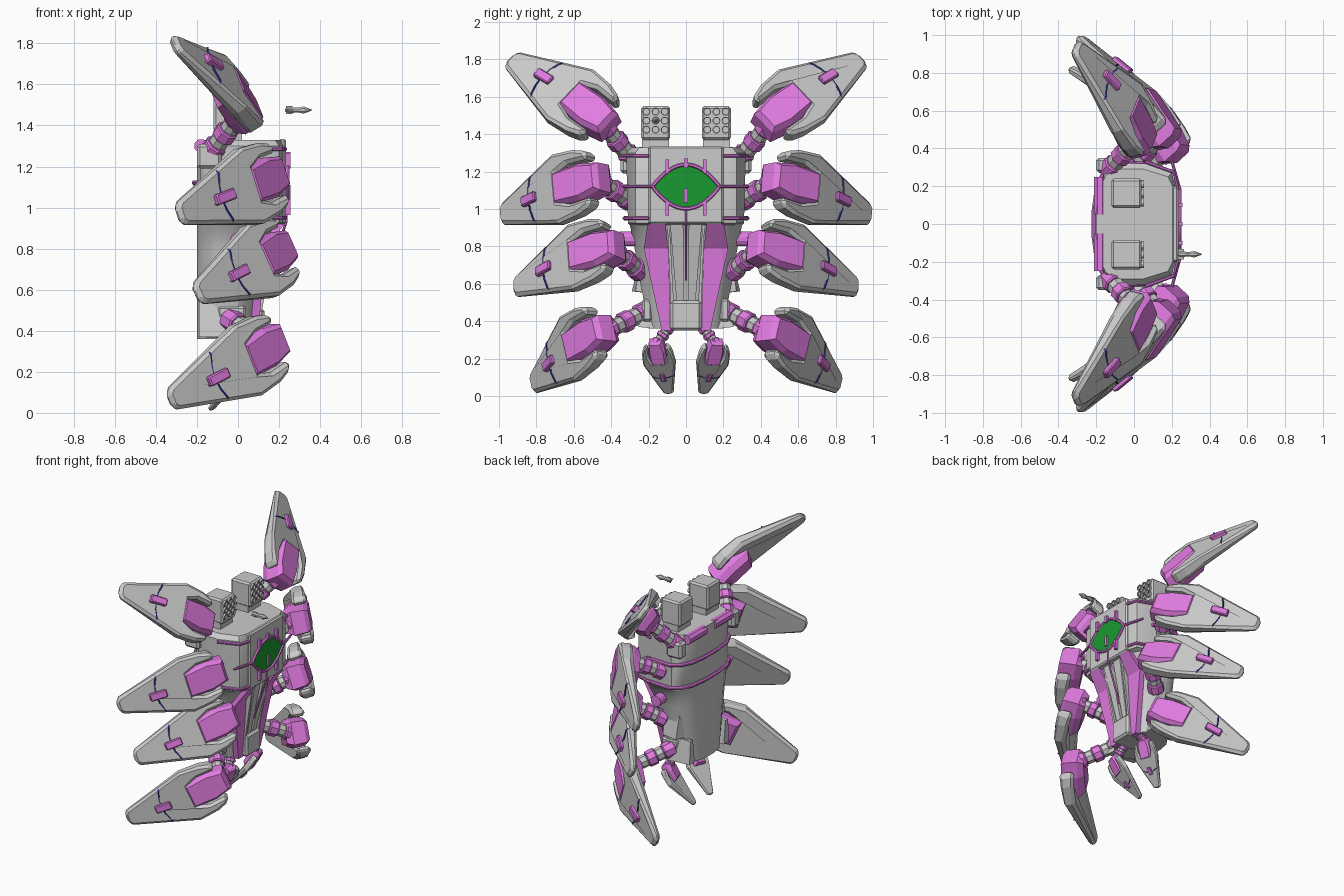
import bpy, bmesh
from math import sin, cos, pi
from mathutils import Vector as V

if "Cube" in bpy.data.objects:
    bpy.data.objects.remove(bpy.data.objects["Cube"])


def mat(name, c):
    m = bpy.data.materials.new(name)
    m.diffuse_color = (*c, 1)
    m.use_nodes = True
    m.node_tree.nodes["Principled BSDF"].inputs["Base Color"].default_value = m.diffuse_color
    return m


MAG = mat("magenta", (0.75, 0.2, 0.75))
GREEN = mat("green", (0.01, 0.32, 0.03))
BLUE = mat("blue", (0.04, 0.05, 0.45))


def loft(name, rings, m=None, mirror=False, bevel=0, smooth=False):
    """Skin a list of equal-length rings, cap both ends."""
    bm = bmesh.new()
    R = [[bm.verts.new(p) for p in r] for r in rings]
    n = len(R[0])
    for a, b in zip(R, R[1:]):
        for i in range(n):
            bm.faces.new((a[i], a[(i + 1) % n], b[(i + 1) % n], b[i]))
    bm.faces.new(R[0][::-1])
    bm.faces.new(R[-1])
    bmesh.ops.recalc_face_normals(bm, faces=bm.faces)
    me = bpy.data.meshes.new(name)
    bm.to_mesh(me)
    bm.free()
    o = bpy.data.objects.new(name, me)
    bpy.context.collection.objects.link(o)
    if m:
        me.materials.append(m)
    if bevel:
        b = o.modifiers.new("bevel", 'BEVEL')
        b.width, b.segments = bevel, 1
    if mirror:
        k = o.modifiers.new("mirror", 'MIRROR')
        k.use_axis = (False, True, False)
        k.use_mirror_merge = False
    if smooth:
        bpy.context.view_layer.objects.active = o
        o.select_set(True)
        bpy.ops.object.shade_smooth_by_angle(angle=0.6)
        o.select_set(False)
    return o


def box(name, a, b, m=None, mirror=False, bevel=0):
    r = [[(x, y, z) for x, y in ((a[0], a[1]), (b[0], a[1]), (b[0], b[1]), (a[0], b[1]))] for z in (a[2], b[2])]
    return loft(name, r, m, mirror, bevel)


def tube(name, pts, rad, m=None, mirror=False, sides=8):
    """Round bar along a path; rad is one radius or one per point."""
    pts = [V(p) for p in pts]
    rad = rad if isinstance(rad, (list, tuple)) else [rad] * len(pts)
    rings = []
    for i, p in enumerate(pts):
        t = (pts[min(i + 1, len(pts) - 1)] - pts[max(i - 1, 0)]).normalized()
        a = t.cross(V((0, 0, 1)) if abs(t.z) < .9 else V((0, 1, 0))).normalized()
        b = t.cross(a)
        rings.append([p + rad[i] * (a * cos(w) + b * sin(w)) for w in [2 * pi * (k + .5) / sides for k in range(sides)]])
    return loft(name, rings, m, mirror)


def plank(name, top, bot, m=None, t=.02):
    """Slanted plate on both sides; top/bot = (x, y_inner, y_outer, z)."""
    r = [[(x - t, a, z), (x, a, z), (x, b, z), (x - t, b, z)] for x, a, b, z in (top, bot)]
    return loft(name, r, m, True)


# torso: head block running into tapering abdomen with rounded back
def section(z, fx, fy, kx, ky, sx, sy):
    h = [(fx, fy), (kx, ky), (sx, sy), (-.1, sy), (-.15, sy * .88), (-.185, sy * .62), (-.2, sy * .22)]
    return [(x, y, z) for x, y in h] + [(x, -y, z) for x, y in h[::-1]]


loft("torso", [section(.36, .07, .085, .05, .15, 0, .2), section(.79, .11, .17, .08, .23, 0, .275),
               section(.915, .19, .2, .16, .25, .05, .3), section(.925, .22, .2, .2, .27, .06, .31),
               section(1.3, .22, .2, .2, .27, .06, .32), section(1.33, .21, .19, .18, .25, .05, .29)], smooth=True)
box("face_plate", (.2, -.2, .92), (.235, .2, 1.335), bevel=.01)
box("abdomen_tip", (-.05, -.085, .35), (.13, .085, .51), bevel=.015)
plank("chin_strip", (.225, .11, .205, .92), (.135, .095, .225, .79), MAG, .04)
plank("belly_strip", (.135, .095, .225, .79), (.095, .08, .13, .35), MAG, .04)
plank("belly_rib", (.2, .015, .085, .92), (.11, .01, .05, .5), None, .06)
plank("belly_groove_edge", (.19, .088, .1, .92), (.1, .06, .078, .4), None, .05)
tube("belly_line", [(.235, 0, 1.0), (.235, 0, .93), (.13, 0, .62)], .007, MAG)
# rear side plates near the abdomen tip and flank fins
loft("tail_plate", [[(-.19, .17, .37), (.03, .17, .36), (.03, .255, .37), (-.19, .23, .37)],
                    [(-.19, .19, .54), (.0, .19, .53), (.0, .215, .54), (-.19, .22, .54)]], mirror=True)
loft("flank_fin", [[(-.14, .2, .55), (0, .2, .55), (0, .27, .56), (-.12, .29, .56)],
                   [(-.14, .22, .72), (0, .22, .72), (0, .25, .72), (-.12, .25, .72)]], mirror=True)

# magenta bands round the sides and back
for z in (.95, 1.12):
    tube("back_band", [(.1, .315, z), (-.1, .325, z), (-.155, .285, z), (-.195, .2, z), (-.212, .07, z),
                       (-.212, -.07, z), (-.195, -.2, z), (-.155, -.285, z), (-.1, -.325, z), (.1, -.315, z)], .013, MAG)
for z in (.95, 1.285):
    tube("side_bar", [(.23, .2, z), (.21, .275, z), (.06, .33, z)], .01, MAG, True)
tube("top_band", [(-.18, .05, 1.3), (-.18, .25, 1.3)], .035, MAG, True)

# eye with rim, pupil and lash pins
T = [-1 + i / 8 for i in range(17)]
lens = [(t * .175, 1.12 + .115 * (1 - t * t)) for t in T] + [(t * .175, 1.12 - .115 * (1 - t * t)) for t in T[-2:0:-1]]
loft("eye", [[(x, y, z) for y, z in lens] for x in (.22, .243)], GREEN)
for s in (1, -1):
    tube("eye_rim", [(.243, t * .18, 1.12 + s * .118 * (1 - t * t)) for t in T], .01, MAG, sides=6)
box("pupil", (.235, -.01, 1.035), (.256, .01, 1.11), MAG)
box("brow_pin", (.235, -.01, 1.22), (.256, .01, 1.27), MAG)
box("upper_lash", (.235, .09, 1.19), (.256, .11, 1.265), MAG, True)
box("lower_lash", (.235, .09, .965), (.256, .11, 1.04), MAG, True)
tube("side_lash", [(.245, .175, 1.12), (.235, .21, 1.12), (.2, .335, 1.12)], .009, MAG, True)

# missile pods with 3 x 3 tubes
box("missile_pod", (-.12, .085, 1.37), (.04, .24, 1.55), mirror=True, bevel=.012)
box("pod_mount", (-.1, .09, 1.32), (.02, .235, 1.39), mirror=True)
for i in (-1, 0, 1):
    for j in (-1, 0, 1):
        y, z = .1625 + i * .049, 1.472 + j * .048
        c = [(cos(k * pi / 6), sin(k * pi / 6)) for k in range(12)]
        loft("launch_tube", [[(x, y + r * a, z + r * b) for a, b in c] for x, r in
                             ((.03, .021), (.052, .021), (.052, .016), (.042, .016))], mirror=True)
# flying missile
tube("missile", [(.23, -.16, 1.475), (.25, -.16, 1.475), (.29, -.16, 1.475), (.32, -.16, 1.475), (.36, -.16, 1.475)],
     [.008, .017, .012, .019, .002])
box("missile_fin_flat", (.235, -.187, 1.473), (.265, -.133, 1.477))
box("missile_fin_upright", (.235, -.162, 1.456), (.265, -.158, 1.494))

# legs: blade half outline (along, across), symmetric
HALF = [(.69, .035), (.665, .06), (.22, .19), (.08, .178), (0, .152), (-.015, .105), (.12, .11), (.2, .08)]
OUTLINE = HALF + [(u, -v) for u, v in HALF[::-1]]


def leg(name, base, tip, nrm, hip):
    base, tip, n, hip = V(base), V(tip), V(nrm), V(hip)
    u = (tip - base).normalized()
    n = (n - u * u.dot(n)).normalized()
    v = n.cross(u)
    s = (tip - base).length / .69
    P = lambda a, b, c: base + s * (u * a + v * b + n * c)
    top = lambda a: min(.1 + .1 * a, .153 - .18 * a)
    # blade (thick at the knee, thin at the tip), clip and seam line
    loft(name + "_blade", [[P(a, b, top(a) - .1 + .08 * a) for a, b in OUTLINE],
                           [P(a, b, top(a)) for a, b in OUTLINE]], None, True, .018 * s)
    q = [(.36, .026), (.475, .026), (.475, -.026), (.36, -.026)]
    loft(name + "_clip", [[P(a, b, top(a) + c) for a, b in q] for c in (-.03, .025)], MAG, True, .006 * s)
    W = [-.128, -.115, -.06, 0, .06, .115, .128]
    tube(name + "_seam", [P(.43 - 2 * w * w, w, top(.43 - 2 * w * w) - (.016 if abs(w) > .12 else 0)) for w in W],
         .005 * s, BLUE, True, 4)
    # faceted knee block sitting in the fork, rising towards the blade
    k = lambda c, g, w: [P(a, b, c + .12 * (a - .08)) for a, b in (
        (-.06 + g, w * .75), (.06, w), (.23 - g, w * .9), (.23 - g, -w * .9), (.06, -w), (-.06 + g, -w * .75))]
    loft(name + "_knee", [k(-.055, .03, .08), k(-.01, 0, .105), k(.08, 0, .1), k(.108, .02, .08)], MAG, True)
    # segmented arm
    end = P(0, 0, 0)
    cuts = [0, .26, .42, .62, .78, 1.05]
    rad = [.058, .048, .058, .046, .058]
    for i, r in enumerate(rad):
        r *= max(s, .6)
        a, b = hip.lerp(end, cuts[i]), hip.lerp(end, cuts[i + 1])
        tube(f"{name}_arm_{i + 1}", [a, a.lerp(b, .1), a.lerp(b, .9), b], [r * .88, r, r, r * .88],
             None if i % 2 else MAG, True)


leg("upper_leg", (.01, .445, 1.455), (-.32, .94, 1.80), (.76, .26, .55), (-.14, .28, 1.26))
leg("second_leg", (.14, .47, 1.15), (-.3, .985, .965), (.685, .704, .15), (-.02, .29, 1.04))
leg("third_leg", (.18, .39, .785), (-.21, .915, .575), (.72, .65, .28), (0, .24, .66))
leg("lower_leg", (.15, .44, .34), (-.34, .815, .06), (.6, .8, .05), (-.05, .2, .46))
leg("tail_leg", (.03, .155, .28), (-.14, .09, .015), (.82, .2, -.5), (.02, .09, .37))
# round shoulder hubs
tube("shoulder_hub", [(0, .25, .84), (0, .355, .84)], .04, MAG, True, 12)
box("upper_shoulder", (-.2, .27, 1.19), (-.08, .35, 1.31), None, True, .015)
box("lower_hip", (-.1, .18, .4), (.04, .235, .52), None, True, .012)
